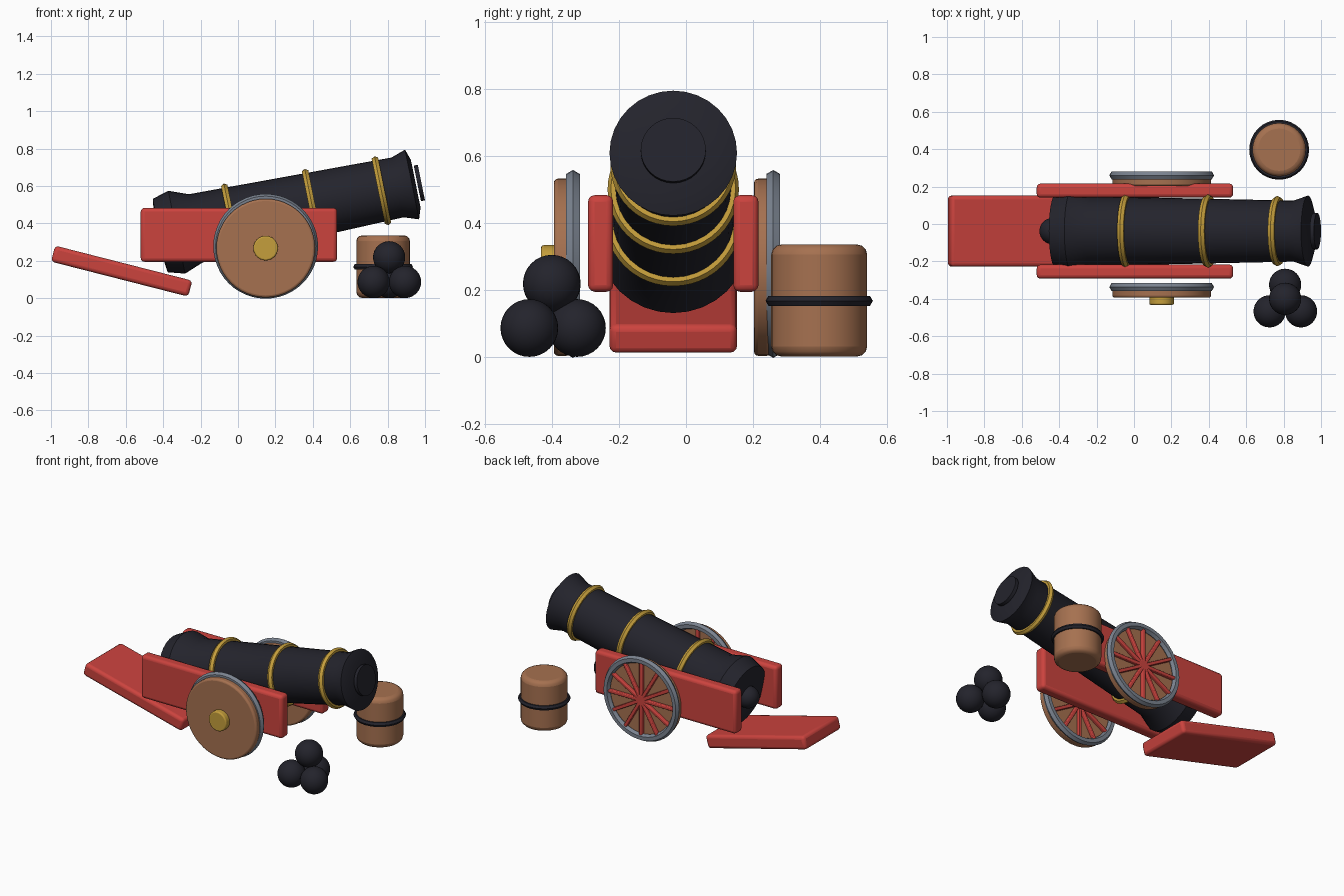
import bpy, bmesh, math
from mathutils import Matrix, Vector

if "Cube" in bpy.data.objects:
    bpy.data.objects.remove(bpy.data.objects["Cube"])

YC = -0.038          # centre line of the gun and carriage
TILT = 0.2           # barrel elevation


def material(name, rgb):
    m = bpy.data.materials.new(name)
    m.diffuse_color = (*rgb, 1)
    m.use_nodes = True
    m.node_tree.nodes["Principled BSDF"].inputs["Base Color"].default_value = m.diffuse_color
    return m


IRON = material("black iron", (0.017, 0.017, 0.025))
RED = material("red paint", (0.60, 0.056, 0.048))
WOOD = material("brown wood", (0.38, 0.165, 0.08))
GOLD = material("brass", (0.56, 0.345, 0.045))
STEEL = material("grey steel", (0.195, 0.225, 0.275))


def finish(name, bm, mat, matrix=Matrix(), bevel=0, angle=30):
    bmesh.ops.recalc_face_normals(bm, faces=bm.faces)
    me = bpy.data.meshes.new(name)
    bm.to_mesh(me)
    bm.free()
    me.materials.append(mat)
    ob = bpy.data.objects.new(name, me)
    bpy.context.collection.objects.link(ob)
    ob.matrix_world = matrix
    if bevel:
        b = ob.modifiers.new("bevel", 'BEVEL')
        b.width, b.segments, b.limit_method = bevel, 3, 'ANGLE'
    bpy.ops.object.select_all(action='DESELECT')
    ob.select_set(True)
    bpy.context.view_layer.objects.active = ob
    bpy.ops.object.shade_smooth_by_angle(angle=math.radians(angle))
    return ob


def box(name, size, loc, mat, rot=Matrix(), bevel=0.02):
    bm = bmesh.new()
    bmesh.ops.create_cube(bm, size=1, matrix=Matrix.Diagonal((*size, 1)))
    return finish(name, bm, mat, Matrix.Translation(loc) @ rot, bevel)


def lathe(name, profile, mat, matrix, n=32, bevel=0, closed=False):
    # revolve (radius, height) points around local z
    bm = bmesh.new()
    rings = [[bm.verts.new((r * math.cos(2 * math.pi * i / n), r * math.sin(2 * math.pi * i / n), z))
              for i in range(n)] for r, z in profile]
    pairs = list(zip(rings, rings[1:]))
    if closed:
        pairs.append((rings[-1], rings[0]))
    else:
        bm.faces.new(rings[0])
        bm.faces.new(rings[-1])
    for a, b in pairs:
        for i in range(n):
            j = (i + 1) % n
            bm.faces.new((a[i], a[j], b[j], b[i]))
    return finish(name, bm, mat, matrix, bevel)


def hoop(name, major, minor, mat, matrix, n=48):
    # ring with a six-sided section, pointed outwards
    pts = [(major + minor * math.cos(k * math.pi / 3), minor * math.sin(k * math.pi / 3)) for k in range(6)]
    return lathe(name, pts, mat, matrix, n, closed=True)


def ball(name, r, loc, mat):
    bm = bmesh.new()
    bmesh.ops.create_uvsphere(bm, u_segments=32, v_segments=16, radius=r)
    return finish(name, bm, mat, Matrix.Translation(loc), angle=60)


# Barrel: breech ring, tapering tube and flared muzzle
start = Vector((-0.225, YC, 0.374))
AXIS = Matrix.Translation(start) @ Matrix.Rotation(math.pi / 2 - TILT, 4, 'Y')
lathe("barrel", [(0.12, -0.205), (0.2, -0.195), (0.226, -0.105), (0.186, 0), (0.163, 1.10),
                 (0.19, 1.179), (0.13, 1.199)], IRON, AXIS)
lathe("muzzle_plug", [(0.097, 1.208), (0.097, 1.23)], IRON, AXIS)
ball("breech_knob", 0.07, AXIS @ Vector((0, 0, -0.215)), IRON)
for i, t in enumerate((0.194, 0.633, 1.012)):
    hoop(f"barrel_band_{i + 1}", 0.189 - 0.021 * t, 0.02, GOLD, AXIS @ Matrix.Translation((0, 0, t)))

# Carriage cheeks and sloping trail board
for name, s in (("front_cheek", -1), ("back_cheek", 1)):
    box(name, (1.05, 0.075, 0.288), (0.005, YC + s * 0.2165, 0.339), RED)
box("trail_board", (0.757, 0.38, 0.088), (-0.622, YC, 0.145), RED, Matrix.Rotation(0.25, 4, 'Y'))

# Wheels: both have the disc and hub facing front, spokes facing back
for side, y in (("front", -0.337), ("back", 0.26)):
    at = Matrix.Translation((0.148, y, 0.268)) @ Matrix.Rotation(math.pi / 2, 4, 'X')
    lathe(f"{side}_wheel_disc", [(0.264, 0.008), (0.264, 0.057)], WOOD, at, 48, 0.012)
    lathe(f"{side}_wheel_hub", [(0.066, 0.03), (0.066, 0.095)], GOLD, at, 24, 0.008)
    hoop(f"{side}_wheel_tyre", 0.256, 0.024, STEEL, Matrix.Translation((0, 0, 0.01)) @ at)
    for k in range(6):
        box(f"{side}_wheel_spoke_{k + 1}", (0.51, 0.022, 0.026), (0.148, y, 0.27), RED,
            Matrix.Rotation(k * math.pi / 6, 4, 'Y') @ Matrix.Rotation(math.pi / 2, 4, 'X'), 0.005)

# Powder keg with one hoop
keg = Matrix.Translation((0.776, 0.397, 0))
lathe("keg", [(0.143, 0.002), (0.143, 0.336)], WOOD, keg, 32, 0.03)
hoop("keg_hoop", 0.143, 0.017, IRON, keg @ Matrix.Translation((0, 0, 0.168)), 32)

# Stack of cannon balls
for i, p in enumerate(((0.725, -0.467, 0.087), (0.893, -0.467, 0.087),
                       (0.808, -0.325, 0.087), (0.808, -0.4, 0.219))):
    ball(f"cannon_ball_{i + 1}", 0.086, p, IRON)
